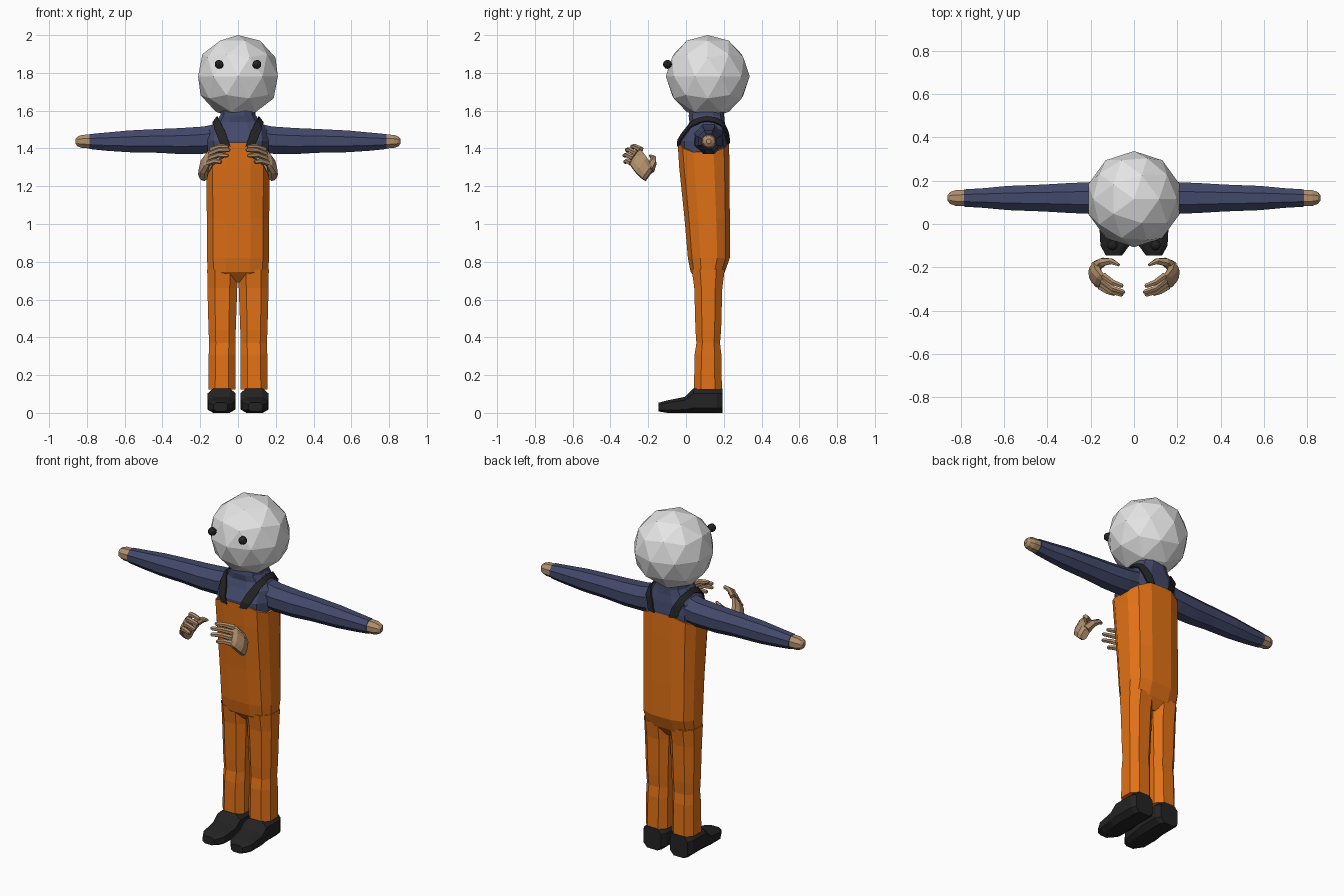
import bpy, bmesh, math
from mathutils import Vector as V

if "Cube" in bpy.data.objects:
    bpy.data.objects.remove(bpy.data.objects["Cube"])


def material(name, rgb):
    m = bpy.data.materials.new(name)
    m.diffuse_color = (*rgb, 1)
    m.use_nodes = True
    m.node_tree.nodes["Principled BSDF"].inputs["Base Color"].default_value = m.diffuse_color
    return m


ORANGE = material("orange cloth", (0.75, 0.165, 0.008))
NAVY = material("navy cloth", (0.055, 0.066, 0.145))
BLACK = material("black", (0.017, 0.017, 0.018))
SKIN = material("skin", (0.44, 0.275, 0.15))
WHITE = material("white", (0.78, 0.78, 0.78))


def finish(bm, name, mat, mirror=False):
    bmesh.ops.recalc_face_normals(bm, faces=bm.faces)
    me = bpy.data.meshes.new(name)
    bm.to_mesh(me)
    bm.free()
    me.materials.append(mat)
    ob = bpy.data.objects.new(name, me)
    bpy.context.collection.objects.link(ob)
    if mirror:
        ob.modifiers.new("mirror", 'MIRROR').use_mirror_merge = False
    return ob


def loft(bm, rings, n=8, e=1.0):
    """Skin rings of (centre, half axis u, half axis v); e below 1 squares them off."""
    ang = [2 * math.pi * (i + 0.5) / n for i in range(n)]
    sq = lambda t: math.copysign(abs(t) ** e, t)
    k = max(sq(math.cos(a)) for a in ang)
    loops = [[bm.verts.new(c + u * sq(math.cos(a)) / k + v * sq(math.sin(a)) / k) for a in ang]
             for c, u, v in rings]
    for a, b in zip(loops, loops[1:]):
        for i in range(n):
            j = (i + 1) % n
            bm.faces.new((a[i], a[j], b[j], b[i]))
    bm.faces.new(loops[0])
    bm.faces.new(loops[-1])


def flat(x0, x1, y0, y1, z):
    """Horizontal ring from its extents."""
    return (V(((x0 + x1) / 2, (y0 + y1) / 2, z)), V(((x1 - x0) / 2, 0, 0)), V((0, (y1 - y0) / 2, 0)))


def tube(bm, pts, radii, n=6):
    pts = [V(p) for p in pts]
    rings = []
    for i, (p, r) in enumerate(zip(pts, radii)):
        t = (pts[min(i + 1, len(pts) - 1)] - pts[max(i - 1, 0)]).normalized()
        u = t.cross(V((0, 0, 1))).normalized()
        rings.append((p, u * r, t.cross(u) * r))
    loft(bm, rings, n)


# Head and eyes
bm = bmesh.new()
bmesh.ops.create_icosphere(bm, subdivisions=2, radius=0.222)
bmesh.ops.translate(bm, verts=bm.verts, vec=(0, 0.115, 1.782))
for v in bm.verts:
    v.co.z = min(v.co.z, 2.0)
finish(bm, "head", WHITE)
bm = bmesh.new()
bmesh.ops.create_icosphere(bm, subdivisions=2, radius=0.024)
bmesh.ops.translate(bm, verts=bm.verts, vec=(0.1, -0.098, 1.845))
finish(bm, "eyes", BLACK, True)

# Overalls body, with the top edge dipping under the arms
bm = bmesh.new()
loft(bm, [flat(-0.13, 0.13, 0.075, 0.165, 0.69), flat(-0.16, 0.16, 0.025, 0.205, 0.745),
          flat(-0.164, 0.164, 0.01, 0.232, 0.82), flat(-0.165, 0.165, -0.008, 0.232, 1.03),
          flat(-0.168, 0.168, -0.036, 0.23, 1.3), flat(-0.17, 0.17, -0.044, 0.228, 1.44)], 12, 0.7)
for v in bm.verts:
    if v.co.z > 1.4:
        v.co.z -= 0.06 * (v.co.x / 0.17) ** 2
finish(bm, "overalls_body", ORANGE)

# Trouser legs with a knee crease
bm = bmesh.new()
loft(bm, [flat(0.014, 0.157, 0.042, 0.19, 0.125), flat(0.014, 0.155, 0.046, 0.187, 0.31),
          flat(0.013, 0.153, 0.055, 0.18, 0.37), flat(0.012, 0.156, 0.05, 0.186, 0.44),
          flat(0.004, 0.162, 0.044, 0.192, 0.66), flat(0.001, 0.163, 0.03, 0.205, 0.76)], 8, 0.8)
finish(bm, "trouser_legs", ORANGE, True)

# Shoes
bm = bmesh.new()
loft(bm, [(V(((a + b) / 2, y, (c + d) / 2)), V(((b - a) / 2, 0, 0)), V((0, 0, (d - c) / 2)))
          for y, a, b, c, d in ((0.192, 0.03, 0.145, 0, 0.128), (0.165, 0.012, 0.16, 0, 0.13),
                                (0.04, 0.012, 0.161, 0, 0.13), (-0.005, 0.015, 0.16, 0, 0.085),
                                (-0.1, 0.022, 0.155, 0, 0.066), (-0.145, 0.055, 0.13, 0.008, 0.054))],
     8, 0.6)
finish(bm, "shoes", BLACK, True)

# Shirt chest and neck
bm = bmesh.new()
loft(bm, [flat(-0.162, 0.162, -0.036, 0.222, 1.36), flat(-0.162, 0.162, -0.036, 0.222, 1.44),
          flat(-0.155, 0.155, 0.0, 0.214, 1.5), flat(-0.12, 0.12, 0.018, 0.205, 1.54),
          flat(-0.094, 0.094, 0.014, 0.202, 1.575), flat(-0.09, 0.09, 0.025, 0.2, 1.63)], 12, 0.75)
shirt = finish(bm, "shirt_body", NAVY)


def arm_ring(x, ry, z0, z1):
    return (V((x, 0.12, (z0 + z1) / 2)), V((0, ry, 0)), V((0, 0, (z1 - z0) / 2)))


# Sleeves and the rounded arm ends
bm = bmesh.new()
loft(bm, [arm_ring(0.08, 0.075, 1.38, 1.54), arm_ring(0.18, 0.074, 1.372, 1.516),
          arm_ring(0.3, 0.069, 1.37, 1.508), arm_ring(0.42, 0.062, 1.377, 1.503),
          arm_ring(0.58, 0.056, 1.38, 1.495), arm_ring(0.7, 0.045, 1.388, 1.484),
          arm_ring(0.785, 0.04, 1.397, 1.476)], 8)
finish(bm, "sleeves", NAVY, True)
bm = bmesh.new()
loft(bm, [arm_ring(0.77, 0.037, 1.4, 1.474), arm_ring(0.825, 0.036, 1.402, 1.472),
          arm_ring(0.85, 0.027, 1.411, 1.463), arm_ring(0.861, 0.012, 1.426, 1.45)], 8)
finish(bm, "wrist_ends", SKIN, True)

# Shoulder straps, wrapped onto the shirt
path = [V(p) for p in ((0.065, -0.05, 1.41), (0.09, -0.02, 1.48), (0.115, 0.03, 1.535),
                       (0.12, 0.11, 1.56), (0.115, 0.19, 1.54), (0.09, 0.225, 1.48),
                       (0.065, 0.235, 1.41))]
bm = bmesh.new()
rows = []
for a, b in zip(path, path[1:]):
    for k in range(4):
        p = a.lerp(b, k / 4)
        rows.append([bm.verts.new(p + V((dx, 0, 0))) for dx in (-0.026, 0, 0.026)])
for r, s in zip(rows, rows[1:]):
    for i in (0, 1):
        bm.faces.new((r[i], r[i + 1], s[i + 1], s[i]))
straps = finish(bm, "shoulder_straps", BLACK)
wrap = straps.modifiers.new("wrap", 'SHRINKWRAP')
wrap.target = shirt
wrap.wrap_mode = 'ABOVE_SURFACE'
wrap.offset = 0.008
solid = straps.modifiers.new("thickness", 'SOLIDIFY')
solid.thickness = 0.008
solid.offset = 0
straps.modifiers.new("mirror", 'MIRROR').use_mirror_merge = False

# Floating hands: palm, four curled fingers and a thumb
bm = bmesh.new()
across = V((0.02, -0.057, -0.08)).normalized()
along = V((-0.025, -0.065, 0.095)).normalized()
thick = across.cross(along).normalized()
loft(bm, [(V(c), across * w, thick * t) for c, w, t in
          (((0.178, -0.196, 1.255), 0.032, 0.018), ((0.183, -0.206, 1.272), 0.042, 0.025),
           ((0.178, -0.235, 1.31), 0.05, 0.025), ((0.158, -0.262, 1.345), 0.05, 0.02),
           ((0.142, -0.272, 1.358), 0.045, 0.014))], 8, 0.8)
for base, mid, tip in (((0.142, -0.238, 1.394), (0.098, -0.27, 1.41), (0.05, -0.288, 1.41)),
                       ((0.146, -0.258, 1.372), (0.098, -0.298, 1.392), (0.042, -0.316, 1.392)),
                       ((0.15, -0.276, 1.348), (0.102, -0.312, 1.366), (0.05, -0.328, 1.362)),
                       ((0.158, -0.288, 1.322), (0.122, -0.312, 1.334), (0.085, -0.324, 1.328))):
    end = V(mid).lerp(V(tip), 0.85)
    tube(bm, (base, mid, end, tip), (0.014, 0.012, 0.01, 0.005))
tube(bm, ((0.175, -0.195, 1.285), (0.145, -0.176, 1.325), (0.105, -0.172, 1.35), (0.068, -0.19, 1.362)),
     (0.024, 0.019, 0.013, 0.006))
finish(bm, "hands", SKIN, True)
